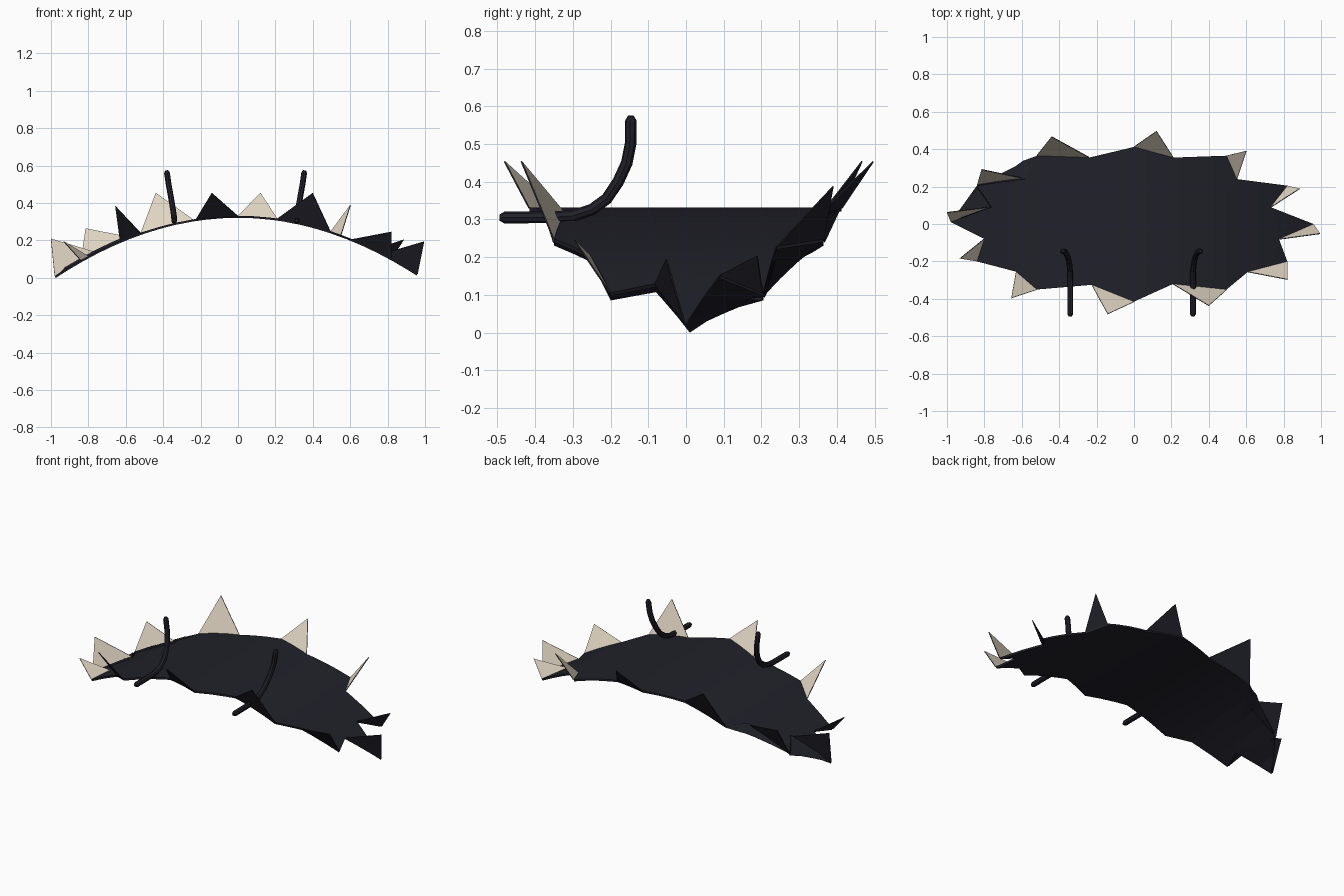
import bpy, bmesh
from mathutils import Vector

if "Cube" in bpy.data.objects:
    bpy.data.objects.remove(bpy.data.objects["Cube"])


def material(name, rgb):
    m = bpy.data.materials.new(name)
    m.diffuse_color = (*rgb, 1)
    m.use_nodes = True
    m.node_tree.nodes["Principled BSDF"].inputs["Base Color"].default_value = m.diffuse_color
    return m


dark = material("dark navy", (0.015, 0.015, 0.023))
cream = material("cream", (0.73, 0.65, 0.53))


def arch(x):
    """Height of the bent sheet at x."""
    return 0.332 - 0.336 * x * x


def add_object(name, bm, mats):
    me = bpy.data.meshes.new(name)
    bm.to_mesh(me)
    bm.free()
    ob = bpy.data.objects.new(name, me)
    bpy.context.collection.objects.link(ob)
    for m in mats:
        me.materials.append(m)
    return ob


# Each point of the star: tip, following valley, apex of the folded-up flap
star = [
    ((-.98, .01), (-.76, .09), (-1.0, .06, .21)),
    ((-.84, .205), (-.58, .24), (-.815, .29, .265)),
    ((-.52, .365), (-.24, .355), (-.44, .465, .455)),
    ((0, .412), (.21, .355), (.12, .495, .455)),
    ((.495, .365), (.55, .24), (.60, .39, .39)),
    ((.82, .205), (.73, .09), (.885, .19, .205)),
    ((.96, 0), (.775, -.08), (.995, -.05, .195)),
    ((.82, -.20), (.61, -.255), (.82, -.295, .247)),
    ((.495, -.35), (.21, -.32), (.40, -.435, .455)),
    ((0, -.415), (-.225, -.325), (-.14, -.48, .455)),
    ((-.52, -.35), (-.63, -.255), (-.655, -.395, .385)),
    ((-.84, -.20), (-.80, -.08), (-.93, -.185, .195)),
]

# Arched star-shaped sheet: flat outline, sliced across, then bent
bm = bmesh.new()
outline = [p for tip, valley, _ in star for p in (tip, valley)]
face = bm.faces.new([bm.verts.new((x, y, 0)) for x, y in reversed(outline)])
bmesh.ops.triangulate(bm, faces=[face])
for i in range(-11, 12):
    bmesh.ops.bisect_plane(bm, geom=bm.verts[:] + bm.edges[:] + bm.faces[:],
                           plane_co=(i / 12, 0, 0), plane_no=(1, 0, 0))
for v in bm.verts:
    v.co.z = arch(v.co.x)
bm.normal_update()
sheet = add_object("arched_sheet", bm, [dark])
solid = sheet.modifiers.new("thickness", 'SOLIDIFY')
solid.thickness = 0.011
solid.offset = -1

# Folded flaps: cream inside, dark outside
bm = bmesh.new()
for tip, valley, apex in star:
    pts = [Vector((*tip, arch(tip[0]))), Vector((*valley, arch(valley[0]))), Vector(apex)]
    n = (pts[1] - pts[0]).cross(pts[2] - pts[0]).normalized()
    if n.z < 0:
        n.negate()
        pts[0], pts[1] = pts[1], pts[0]
    inner = [bm.verts.new(p) for p in pts]
    outer = [bm.verts.new(p - n * 0.004) for p in pts]
    bm.faces.new(inner).material_index = 1
    bm.faces.new(outer[::-1])
    for i in range(3):
        j = (i + 1) % 3
        bm.faces.new((inner[j], inner[i], outer[i], outer[j]))
add_object("folded_flaps", bm, [dark, cream])

# Curved hooks: octagonal tubes with blunt tapered ends
# (outward shift, y, z, radius scale)
hook = [(0, -.495, .305, .5), (0, -.482, .305, 1), (0, -.35, .306, 1), (0, -.30, .31, 1),
        (.001, -.25, .326, 1), (.005, -.21, .355, 1), (.012, -.18, .40, 1),
        (.021, -.157, .45, 1), (.030, -.147, .50, 1), (.039, -.146, .562, 1),
        (.041, -.146, .575, .5)]
for name, sx, x0 in (("left_hook", -1, .341), ("right_hook", 1, .315)):
    cu = bpy.data.curves.new(name, 'CURVE')
    cu.dimensions = '3D'
    cu.bevel_depth = 0.0155
    cu.bevel_resolution = 2
    cu.use_fill_caps = True
    sp = cu.splines.new('POLY')
    sp.points.add(len(hook) - 1)
    for p, (dx, y, z, r) in zip(sp.points, hook):
        p.co = (sx * (x0 + dx), y, z, 1)
        p.radius = r
    sp.use_smooth = False
    cu.materials.append(dark)
    bpy.context.collection.objects.link(bpy.data.objects.new(name, cu))
